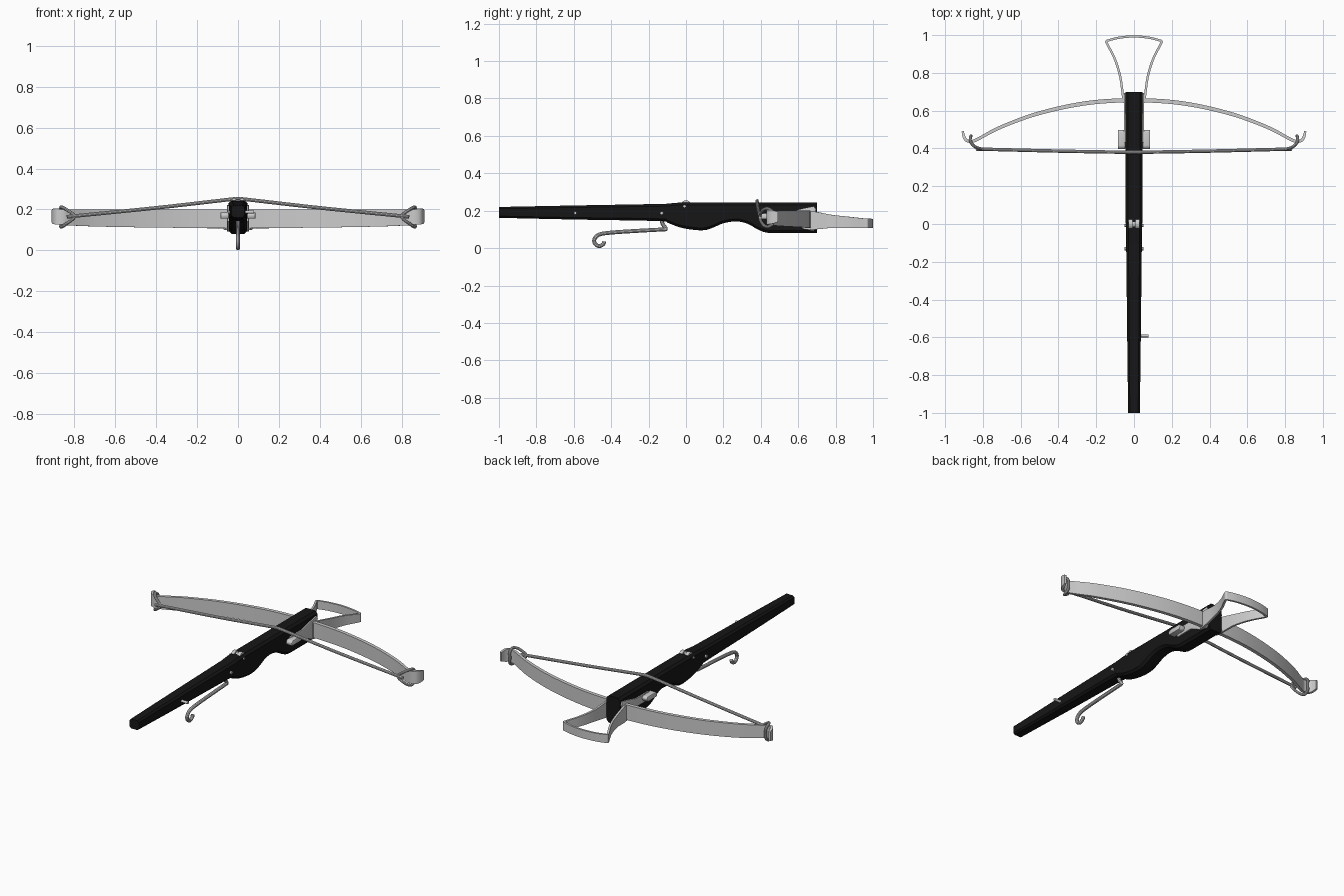
import bpy, bmesh, math
from mathutils import Vector

if "Cube" in bpy.data.objects:
    bpy.data.objects.remove(bpy.data.objects["Cube"])


def spline(pts, n):
    """Catmull-Rom through tuples of any length."""
    out = []
    for i in range(len(pts) - 1):
        a, b, c, d = (pts[max(0, min(len(pts) - 1, i + k))] for k in (-1, 0, 1, 2))
        for s in range(n):
            t = s / n
            out.append(tuple(0.5 * (2 * q + (r - p) * t + (2 * p - 5 * q + 4 * r - w) * t * t
                                    + (3 * q - p - 3 * r + w) * t ** 3)
                             for p, q, r, w in zip(a, b, c, d)))
    return out + [pts[-1]]


def finish(name, bm, angle=35):
    bmesh.ops.recalc_face_normals(bm, faces=bm.faces[:])
    me = bpy.data.meshes.new(name)
    bm.to_mesh(me)
    bm.free()
    ob = bpy.data.objects.new(name, me)
    bpy.context.collection.objects.link(ob)
    bpy.ops.object.select_all(action='DESELECT')
    ob.select_set(True)
    bpy.context.view_layer.objects.active = ob
    bpy.ops.object.shade_smooth_by_angle(angle=math.radians(angle))
    return ob


def loft(name, rings, closed=False):
    bm = bmesh.new()
    vs = [[bm.verts.new(p) for p in r] for r in rings]
    k = len(rings[0])
    for i in range(len(vs) if closed else len(vs) - 1):
        a, b = vs[i], vs[(i + 1) % len(vs)]
        for j in range(k):
            bm.faces.new((a[j], a[(j + 1) % k], b[(j + 1) % k], b[j]))
    if not closed:
        bm.faces.new(vs[0])
        bm.faces.new(vs[-1])
    return finish(name, bm)


def band(name, half):
    """Flat strip on edge; half = (x, y, z low, z high, thickness) from centre to one end."""
    h = [(-p[0],) + p[1:] for p in reversed(half[1:])] + half
    pts = spline(h, 6)
    rings = []
    for i, (x, y, lo, hi, th) in enumerate(pts):
        a, b = pts[max(i - 1, 0)], pts[min(i + 1, len(pts) - 1)]
        n = Vector((a[1] - b[1], b[0] - a[0], 0)).normalized() * th / 2
        rings.append([(x + n.x, y + n.y, lo), (x + n.x, y + n.y, hi),
                      (x - n.x, y - n.y, hi), (x - n.x, y - n.y, lo)])
    return loft(name, rings)


def tube(name, path, r, n=5, closed=False, sides=10):
    if closed:
        m = len(path)
        pts = spline([path[-1]] + path + path[:2], n)[n:n * (m + 1)]
    else:
        pts = spline(path, n)
    pts = [Vector(p) for p in pts]
    rings, u = [], None
    for i, p in enumerate(pts):
        if closed:
            t = pts[(i + 1) % len(pts)] - pts[i - 1]
        else:
            t = pts[min(i + 1, len(pts) - 1)] - pts[max(i - 1, 0)]
        t.normalize()
        if u is None:
            u = t.orthogonal()
        u = (u - t * u.dot(t)).normalized()
        w = t.cross(u)
        rings.append([p + r * (u * math.cos(k * math.tau / sides) + w * math.sin(k * math.tau / sides))
                      for k in range(sides)])
    return loft(name, rings, closed)


def plate(name, prof, x0, x1, bevel=0.0):
    """Side (y, z) outline extruded along x."""
    bm = bmesh.new()
    f = bm.faces.new([bm.verts.new((x0, y, z)) for y, z in prof])
    g = bmesh.ops.extrude_face_region(bm, geom=[f])
    for v in g['geom']:
        if isinstance(v, bmesh.types.BMVert):
            v.co.x = x1
    if bevel:
        bmesh.ops.bevel(bm, geom=bm.edges[:], offset=bevel, segments=2, affect='EDGES', profile=0.5)
    return finish(name, bm)


def disc(y, z, r, n=20):
    return [(y + r * math.cos(i * math.tau / n), z + r * math.sin(i * math.tau / n)) for i in range(n)]


# wooden stock: (y, bottom, top, half width)
st = [(-1, .162, .22, .031), (-.6, .153, .228, .036), (-.15, .145, .236, .041), (-.1, .136, .238, .042),
      (-.04, .113, .243, .043), (.03, .099, .245, .044), (.1, .096, .245, .044), (.15, .112, .245, .044),
      (.2, .133, .245, .044), (.27, .143, .245, .044), (.33, .13, .245, .044), (.38, .102, .245, .045),
      (.43, .083, .245, .045), (.5, .08, .245, .045), (.7, .08, .245, .045)]
rings = []
for y, b, t, w in spline(st, 4):
    c = w * .3
    rings.append([(w - c, y, b), (w, y, b + c), (w, y, t - c), (w - c, y, t),
                  (c - w, y, t), (-w, y, t - c), (-w, y, b + c), (c - w, y, b)])
stock = loft('stock', rings)
mat = bpy.data.materials.new('black_wood')
mat.diffuse_color = (.008, .008, .008, 1)
mat.use_nodes = True
mat.node_tree.nodes["Principled BSDF"].inputs["Base Color"].default_value = mat.diffuse_color
stock.data.materials.append(mat)

# bow with recurved tips, and foot stirrup
band('bow', [(0, .655, .108, .2, .022), (.25, .64, .11, .2, .022), (.5, .587, .113, .2, .02),
             (.7, .515, .117, .2, .018), (.82, .453, .122, .2, .016), (.855, .438, .125, .2, .016),
             (.885, .442, .127, .205, .016), (.9, .462, .13, .203, .015), (.907, .492, .14, .195, .012)])
band('stirrup', [(0, .993, .107, .157, .012), (.08, .986, .107, .157, .012), (.135, .972, .107, .158, .012),
                 (.146, .966, .107, .158, .012), (.14, .95, .107, .159, .012), (.1, .87, .108, .168, .012),
                 (.073, .78, .108, .178, .012), (.06, .69, .1, .195, .012), (.053, .64, .1, .195, .012)])

# bowstring with a loop round each tip
tube('bowstring', [(-.82, .395, .165), (-.8, .396, .168), (-.4, .386, .208), (-.05, .38, .248), (0, .38, .252),
                   (.05, .38, .248), (.4, .386, .208), (.8, .396, .168), (.82, .395, .165)], .009)
for s, side in ((-1, 'left'), (1, 'right')):
    tube('string_loop_' + side,
         [(s * x, y, z) for x, y, z in [(.8, .396, .166), (.84, .408, .2), (.865, .435, .212), (.865, .463, .195),
                                        (.862, .466, .163), (.865, .463, .13), (.865, .435, .114),
                                        (.84, .408, .13)]], .008, closed=True)
    # bow irons and their wedges
    plate('bow_iron_' + side, [(.43, .14), (.43, .192), (.55, .192), (.63, .212), (.685, .223), (.695, .205),
                               (.68, .16), (.695, .105), (.68, .092), (.63, .102), (.55, .142)],
          s * .04, s * .053, .002)
    plate('iron_wedge_' + side, [(.4, .155), (.395, .175), (.41, .187), (.49, .187), (.5, .175), (.49, .155)],
          s * .045, s * .086, .006)
    # release nut lugs
    plate('nut_lug_' + side, disc(0, .226, .03), s * .009, s * .03)

# nut core, pins and side peg
plate('nut_core', disc(0, .226, .022), -.01, .01)
plate('nut_axle', disc(-.008, .225, .007, 12), -.049, .049)
plate('trigger_axle', disc(-.13, .187, .009, 12), -.05, .05)
plate('side_peg', disc(-.592, .188, .008, 12), .02, .078)

# trigger lever with curled end
tube('trigger_lever', [(0, y, z) for y, z in [(-.135, .17), (-.125, .13), (-.108, .104), (-.125, .1), (-.25, .093),
                                              (-.4, .083), (-.465, .072), (-.49, .047), (-.485, .022), (-.463, .011),
                                              (-.442, .022), (-.437, .036)]], .0105)
